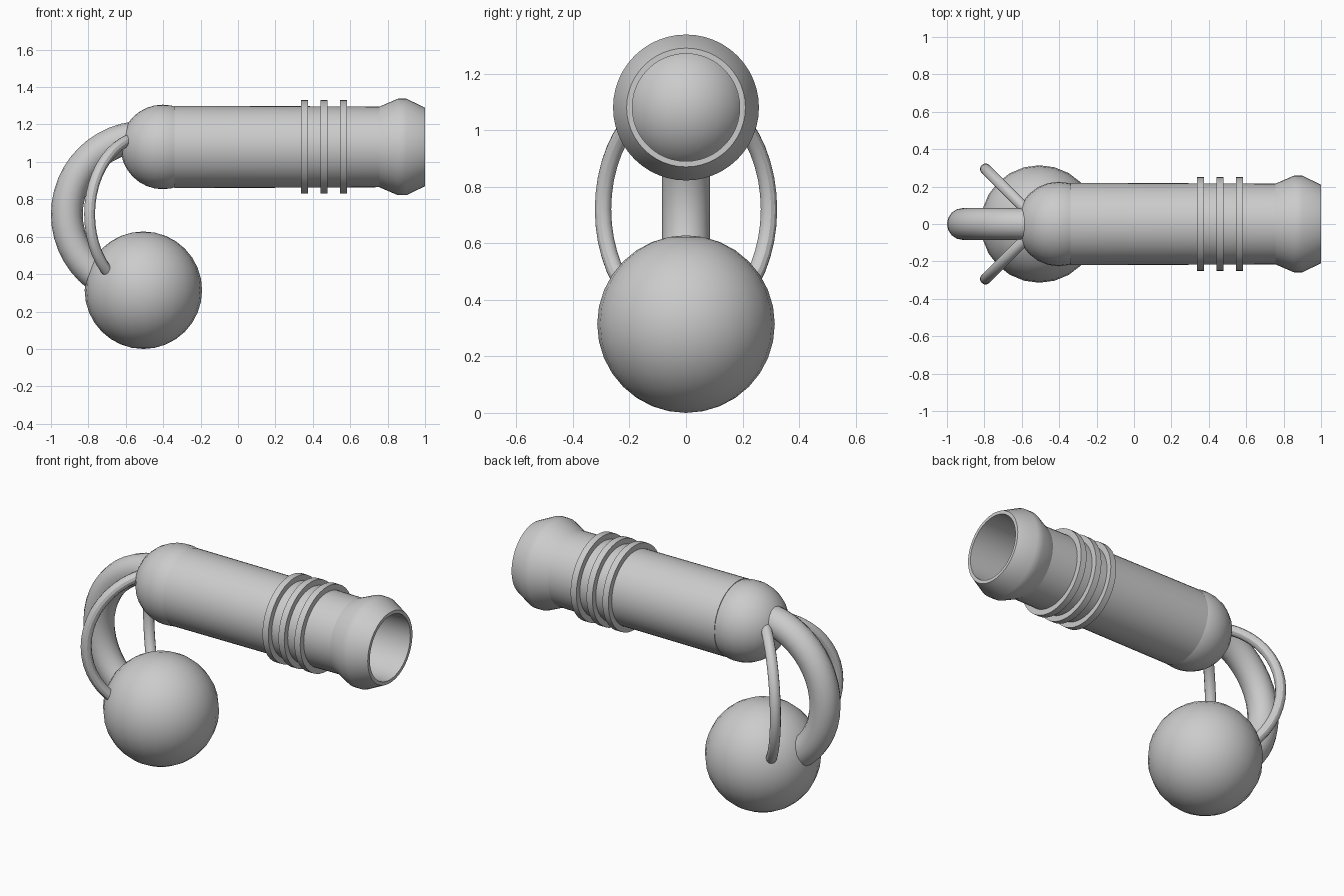
import bpy, math

if "Cube" in bpy.data.objects:
    bpy.data.objects.remove(bpy.data.objects["Cube"])

AXIS_Z = 1.08   # height of the barrel axis


def smooth(ob, angle=30):
    bpy.ops.object.select_all(action='DESELECT')
    ob.select_set(True)
    bpy.context.view_layer.objects.active = ob
    bpy.ops.object.shade_smooth_by_angle(angle=math.radians(angle))


def mesh_object(name, verts, faces):
    me = bpy.data.meshes.new(name)
    me.from_pydata(verts, [], faces)
    me.update()
    ob = bpy.data.objects.new(name, me)
    bpy.context.collection.objects.link(ob)
    smooth(ob)
    return ob


def lathe(name, profile, sides=48):
    """Spin a closed (x, radius) loop about the barrel axis."""
    n = len(profile)
    verts, faces = [], []
    for s in range(sides):
        a = 2 * math.pi * s / sides
        verts += [(x, r * math.cos(a), AXIS_Z + r * math.sin(a)) for x, r in profile]
        t = (s + 1) % sides
        for i in range(n):
            j = (i + 1) % n
            faces.append((s * n + i, s * n + j, t * n + j, t * n + i))
    return mesh_object(name, verts, faces)


def arc_tube(name, turn, radius, steps=24, sides=16):
    """Half ring from the ball up to the barrel cap, turned about the ball's vertical."""
    R, verts, faces = 0.415, [], []
    for i in range(steps + 1):
        a = math.pi * i / steps
        for k in range(sides):
            b = 2 * math.pi * k / sides
            d = R + radius * math.cos(b)
            out, up, side = d * math.sin(a), -d * math.cos(a), radius * math.sin(b)
            verts.append((-0.5 - out * math.cos(turn) - side * math.sin(turn),
                          out * math.sin(turn) - side * math.cos(turn),
                          0.72 + up))
    for i in range(steps):
        for k in range(sides):
            l = (k + 1) % sides
            faces.append((i * sides + k, i * sides + l,
                          (i + 1) * sides + l, (i + 1) * sides + k))
    faces.append(tuple(reversed(range(sides))))
    faces.append(tuple(range(steps * sides, (steps + 1) * sides)))
    return mesh_object(name, verts, faces)


def ball(name, radius, loc):
    bpy.ops.mesh.primitive_uv_sphere_add(segments=24, ring_count=16, radius=radius, location=loc)
    ob = bpy.context.object
    ob.name = name
    smooth(ob)
    return ob


# Base ball and rounded rear cap of the barrel
ball("base_ball", 0.314, (-0.506, 0, 0.314))
ball("barrel_cap", 0.226, (-0.402, 0, AXIS_Z))

# Hollow barrel with straight bore
lathe("barrel", [(-0.34, 0.19), (0.8, 0.19), (0.8, 0.215), (0.55, 0.217), (-0.34, 0.22)])

# Flared muzzle
lathe("muzzle", [(0.75, 0.19), (1.0, 0.19), (1.0, 0.21), (0.9, 0.258),
                 (0.855, 0.258), (0.75, 0.213)])

# Three raised bands
for i in range(3):
    x = 0.355 + 0.105 * i
    lathe(f"band_{i + 1}", [(x - 0.019, 0.2), (x + 0.019, 0.2),
                            (x + 0.019, 0.25), (x - 0.019, 0.25)])

# Thick centre arm and two thin side arms
arc_tube("centre_arm", 0, 0.085)
for side, turn in (("left", 45), ("right", -45)):
    arc_tube(f"side_arm_{side}", math.radians(turn), 0.03, sides=12)
